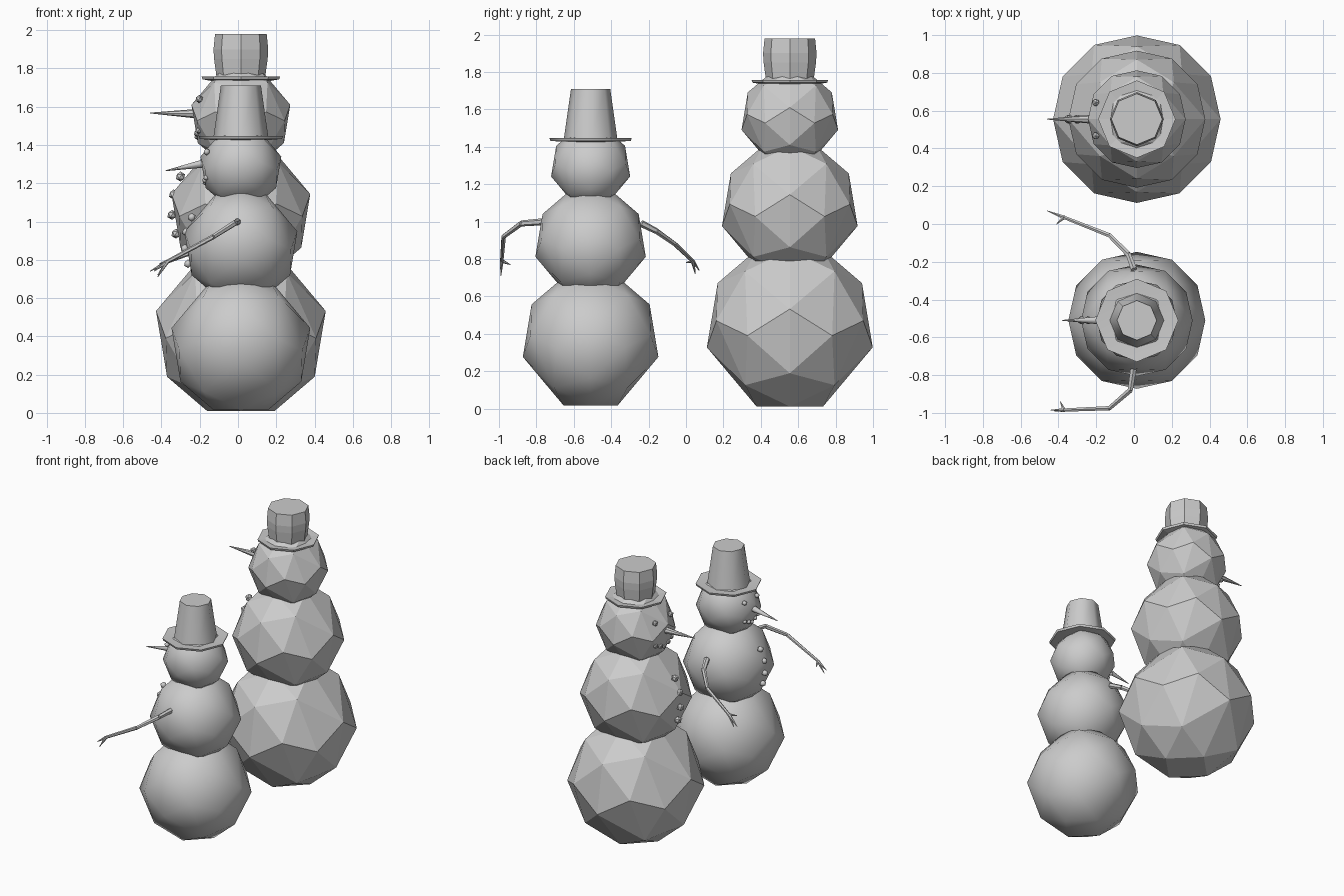
import bpy
import bmesh
from math import sin, cos, pi, radians
from mathutils import Vector

cube = bpy.data.objects.get("Cube")
if cube:
    bpy.data.objects.remove(cube, do_unlink=True)

grey = bpy.data.materials.new("plain_grey")
grey.use_nodes = True
colour = (0.6, 0.6, 0.6, 1)
grey.diffuse_color = colour
grey.node_tree.nodes["Principled BSDF"].inputs["Base Color"].default_value = colour


def finish(name, bm, smooth, angle=180):
    bmesh.ops.recalc_face_normals(bm, faces=bm.faces)
    mesh = bpy.data.meshes.new(name)
    bm.to_mesh(mesh)
    bm.free()
    mesh.materials.append(grey)
    obj = bpy.data.objects.new(name, mesh)
    bpy.context.collection.objects.link(obj)
    if smooth:
        bpy.ops.object.select_all(action='DESELECT')
        obj.select_set(True)
        bpy.context.view_layer.objects.active = obj
        bpy.ops.object.shade_smooth_by_angle(angle=radians(angle))
    return obj


def on_ball(centre, radius, azimuth, latitude):
    a, l = radians(azimuth), radians(latitude)
    return Vector(centre) + radius * Vector((cos(a) * cos(l), sin(a) * cos(l), sin(l)))


# Faceted snowball: a hull over points spread on a sphere
def snowball(name, centre, radius, smooth):
    bm = bmesh.new()
    for i in range(4):
        turn, side = i * 90, (1 if i % 2 == 0 else -1)
        spots = [(0, 67), (0, -67), (0, 13 * side), (0, -32 * side),
                 (45, 42), (45, -42), (30, -5 * side), (60, 5 * side)]
        for azimuth, latitude in spots:
            bm.verts.new(on_ball(centre, radius, turn + azimuth, latitude))
    bmesh.ops.convex_hull(bm, input=bm.verts)
    bmesh.ops.dissolve_limit(bm, angle_limit=radians(1), verts=bm.verts, edges=bm.edges)
    finish(name, bm, smooth)


# Eight-sided turned part from (radius, height) pairs
def lathe(name, x, y, profile, smooth):
    bm = bmesh.new()
    rings = [[bm.verts.new((x + r * cos(k * pi / 4), y + r * sin(k * pi / 4), z))
              for k in range(8)] for r, z in profile]
    for low, high in zip(rings, rings[1:]):
        for k in range(8):
            n = (k + 1) % 8
            bm.faces.new((low[k], low[n], high[n], high[k]))
    bm.faces.new(rings[0])
    bm.faces.new(rings[-1])
    finish(name, bm, smooth, 50)


def pebble(name, location, radius, smooth):
    bm = bmesh.new()
    bmesh.ops.create_icosphere(bm, subdivisions=1, radius=radius)
    bmesh.ops.translate(bm, verts=bm.verts, vec=location)
    finish(name, bm, smooth)


def cone_between(name, start, end, r1, r2, smooth, sides=8):
    bm = bmesh.new()
    start, end = Vector(start), Vector(end)
    axis = end - start
    bmesh.ops.create_cone(bm, cap_ends=True, segments=sides, radius1=r1, radius2=r2,
                          depth=axis.length)
    bmesh.ops.rotate(bm, verts=bm.verts, matrix=axis.to_track_quat('Z', 'Y').to_matrix())
    bmesh.ops.translate(bm, verts=bm.verts, vec=(start + end) / 2)
    finish(name, bm, smooth, 50)


def snowman(kind, x, y, balls, hat, brim, nose, buttons, dot, smooth):
    for part, (z, radius) in zip(("base", "torso", "head"), balls):
        snowball(f"{kind}_{part}", (x, y, z), radius, smooth)
    lathe(f"{kind}_hat_crown", x, y, hat, smooth)
    lathe(f"{kind}_hat_brim", x, y, brim, smooth)
    cone_between(f"{kind}_nose", *nose, dot * 1.25, 0.002, smooth)
    # Face dots and buttons lie on the -x side
    z, radius = balls[2]
    for side in (-1, 1):
        pebble(f"{kind}_eye", on_ball((x, y, z), radius * 0.95, 180 + side * 22, 21), dot, smooth)
    for i in range(-2, 3):
        spot = on_ball((x, y, z), radius * 0.94, 180 + i * 11, -25 + abs(i) * 4)
        pebble(f"{kind}_mouth_dot", spot, dot * 0.9, smooth)
    z, radius = balls[1]
    for latitude in buttons:
        pebble(f"{kind}_button", on_ball((x, y, z), radius * 0.97, 180, latitude), dot * 1.25, smooth)


snowman("faceted", 0.015, 0.555,
        [(0.43, 0.455), (1.06, 0.372), (1.55, 0.265)],
        [(0.125, 1.74), (0.14, 1.85), (0.143, 1.9), (0.135, 1.98), (0.12, 1.98)],
        [(0.13, 1.73), (0.2, 1.743), (0.205, 1.758), (0.12, 1.75)],
        [(-0.2, 0.555, 1.563), (-0.46, 0.555, 1.567)],
        (29, 13, -4, -20), 0.021, False)
snowman("smooth", 0.015, -0.51,
        [(0.36, 0.372), (0.88, 0.303), (1.29, 0.217)],
        [(0.145, 1.43), (0.105, 1.71)],
        [(0.14, 1.425), (0.215, 1.432), (0.22, 1.447), (0.14, 1.44)],
        [(-0.17, -0.51, 1.305), (-0.38, -0.51, 1.265)],
        (29, 13, -4, -20), 0.018, True)


# Twig arms: tapering limbs ending in pointed fingers
def arm(name, path, tips):
    for i, (a, b) in enumerate(zip(path, path[1:])):
        cone_between(name, a, b, 0.019 - i * 0.003, 0.016 - i * 0.003, True, 6)
    for tip in tips:
        cone_between(f"{name}_finger", path[-1], tip, 0.011, 0.002, True, 6)


arm("right_twig_arm",
    [(0, -0.75, 1.0), (-0.02, -0.88, 0.99), (-0.13, -0.975, 0.92), (-0.37, -0.985, 0.79)],
    [(-0.44, -0.985, 0.74), (-0.39, -0.94, 0.77), (-0.42, -0.99, 0.71)])
arm("left_twig_arm",
    [(0, -0.24, 0.99), (-0.03, -0.16, 0.95), (-0.13, -0.06, 0.88), (-0.37, 0.035, 0.79)],
    [(-0.46, 0.07, 0.74), (-0.41, 0.0, 0.78), (-0.42, 0.05, 0.72)])
